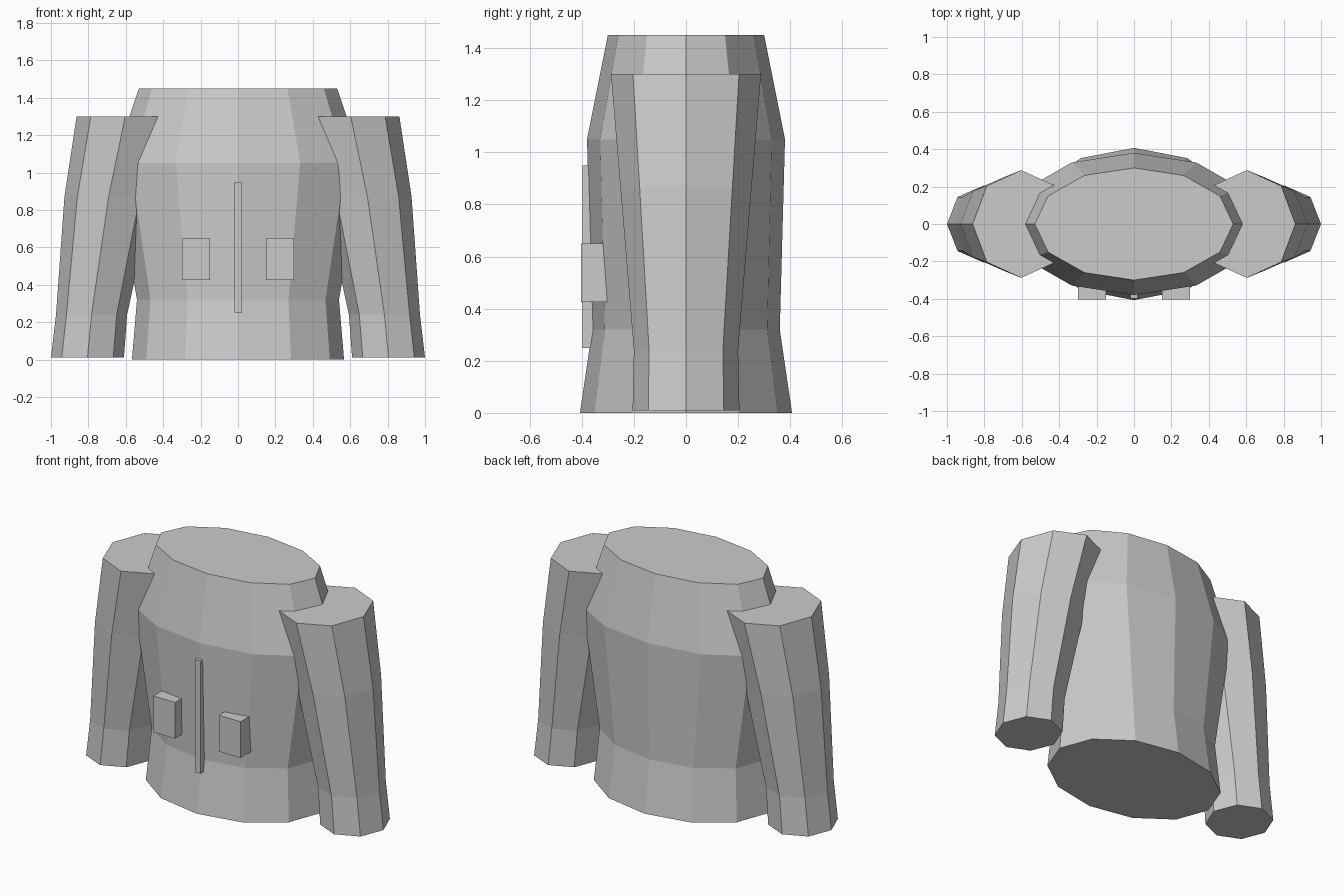
import bpy, bmesh
from math import cos, sin, tau

default = bpy.data.objects.get("Cube")
if default:
    bpy.data.objects.remove(default, do_unlink=True)

# One plain cloth colour
grey = (0.6, 0.6, 0.6, 1)
cloth = bpy.data.materials.new("grey_cloth")
cloth.diffuse_color = grey
cloth.use_nodes = True
bsdf = next(n for n in cloth.node_tree.nodes if n.type == 'BSDF_PRINCIPLED')
bsdf.inputs["Base Color"].default_value = grey


def finish(bm, name):
    bmesh.ops.recalc_face_normals(bm, faces=bm.faces)
    mesh = bpy.data.meshes.new(name)
    bm.to_mesh(mesh)
    bm.free()
    mesh.materials.append(cloth)
    obj = bpy.data.objects.new(name, mesh)
    bpy.context.collection.objects.link(obj)


def loft(name, sides, rings):
    """Capped tube through level ellipses: (z, centre x, radius x, radius y)."""
    bm = bmesh.new()
    loops = [[bm.verts.new((cx + rx * cos(tau * i / sides), ry * sin(tau * i / sides), z))
              for i in range(sides)] for z, cx, rx, ry in rings]
    for low, high in zip(loops, loops[1:]):
        for i in range(sides):
            j = (i + 1) % sides
            bm.faces.new((low[i], low[j], high[j], high[i]))
    bm.faces.new(loops[0])
    bm.faces.new(loops[-1])
    finish(bm, name)


def box(name, low, high):
    bm = bmesh.new()
    bmesh.ops.create_cube(bm, size=1)
    for v in bm.verts:
        v.co = [a if c < 0 else b for c, a, b in zip(v.co, low, high)]
    finish(bm, name)


# Jacket body
loft("jacket_body", 12, [(0, 0, 0.567, 0.407), (0.32, 0, 0.54, 0.36),
                         (1.05, 0, 0.665, 0.38), (1.45, 0, 0.53, 0.3)])

# Sleeves and pockets on both sides
for side, s in (("left", 1), ("right", -1)):
    loft(side + "_sleeve", 8, [(0.01, s * 0.805, 0.195, 0.205), (0.24, s * 0.783, 0.19, 0.2),
                               (0.87, s * 0.692, 0.236, 0.252), (1.3, s * 0.603, 0.26, 0.288)])
    x = s * 0.225
    box(side + "_pocket", (x - 0.075, -0.403, 0.425), (x + 0.075, -0.29, 0.65))

# Front zip
box("front_zip", (-0.019, -0.397, 0.25), (0.019, -0.34, 0.95))
